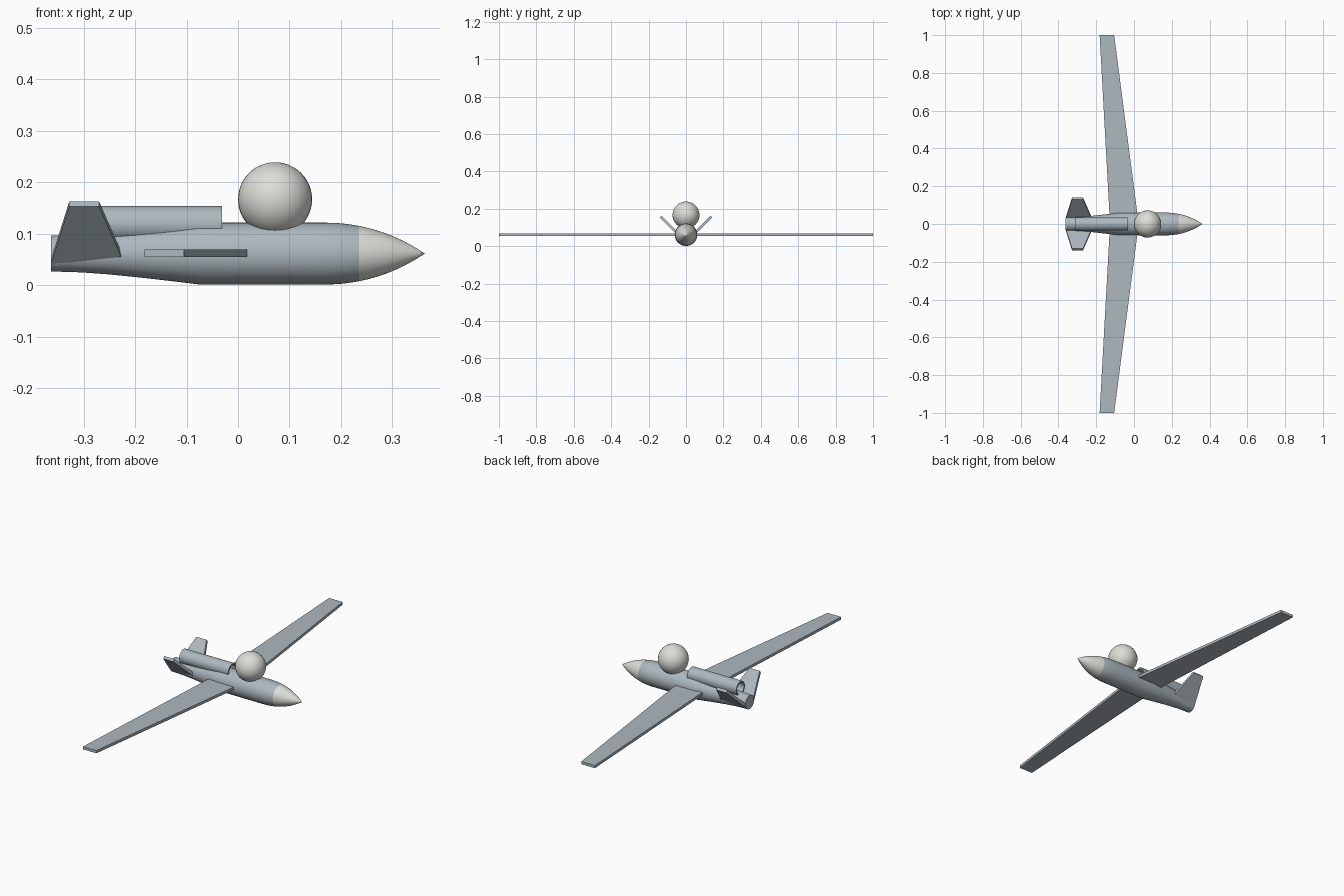
import bpy, bmesh, math

if "Cube" in bpy.data.objects:
    bpy.data.objects.remove(bpy.data.objects["Cube"])

AXIS_Z = 0.0615   # height of the fuselage centre line
SIDES = 48


def material(name, rgb):
    m = bpy.data.materials.new(name)
    m.diffuse_color = (*rgb, 1)
    m.use_nodes = True
    m.node_tree.nodes["Principled BSDF"].inputs["Base Color"].default_value = m.diffuse_color
    return m


HULL = material("slate_grey", (0.42, 0.48, 0.52))
PALE = material("pale_grey", (0.72, 0.73, 0.68))


def finish(name, bm, mat, smooth=True):
    bmesh.ops.remove_doubles(bm, verts=bm.verts, dist=1e-5)
    bmesh.ops.recalc_face_normals(bm, faces=bm.faces)
    me = bpy.data.meshes.new(name)
    bm.to_mesh(me)
    bm.free()
    ob = bpy.data.objects.new(name, me)
    bpy.context.collection.objects.link(ob)
    me.materials.append(mat)
    if smooth:
        bpy.ops.object.select_all(action='DESELECT')
        ob.select_set(True)
        bpy.context.view_layer.objects.active = ob
        bpy.ops.object.shade_smooth_by_angle(angle=math.radians(35))
    return ob


def lathe(name, profile, z, mat):
    """Revolve (x, radius) points about a lengthwise axis at height z."""
    bm = bmesh.new()
    vs = [bm.verts.new((x, 0, z + r)) for x, r in profile]
    es = [bm.edges.new(p) for p in zip(vs, vs[1:])]
    bmesh.ops.spin(bm, geom=vs + es, cent=(0, 0, z), axis=(1, 0, 0),
                   angle=math.tau, steps=SIDES)
    return finish(name, bm, mat)


def slab(name, root, tip, normal, thick, mat):
    """Flat tapered panel: root and tip are (x_back, x_front, y, z)."""
    bm = bmesh.new()
    loops = []
    for s in (-0.5, 0.5):
        oy, oz = normal[0] * thick * s, normal[1] * thick * s
        loops.append([bm.verts.new((x, y + oy, z + oz)) for x, y, z in (
            (root[0], root[2], root[3]), (root[1], root[2], root[3]),
            (tip[1], tip[2], tip[3]), (tip[0], tip[2], tip[3]))])
    a, b = loops
    bm.faces.new(a)
    bm.faces.new(b)
    for i in range(4):
        j = (i + 1) % 4
        bm.faces.new((a[i], a[j], b[j], b[i]))
    return finish(name, bm, mat, smooth=False)


# Fuselage with curved boat-tail, and the matching ogive nose
START, TIP, R, JOIN = 0.17, 0.363, 0.06, 0.235
RHO = (R * R + (TIP - START) ** 2) / (2 * R)


def ogive(x):
    return max(0, math.sqrt(RHO ** 2 - (x - START) ** 2) - (RHO - R))


def span(a, b, n):
    return [a + (b - a) * i / n for i in range(n + 1)]


tail = [(-0.363, 0), (-0.363, 0.035), (-0.33, 0.0355), (-0.30, 0.0368),
        (-0.25, 0.0405), (-0.20, 0.0455), (-0.14, 0.0522), (-0.075, R)]
lathe("fuselage", tail + [(x, ogive(x)) for x in span(START, JOIN, 5)], AXIS_Z, HULL)
lathe("nose_cone", [(x, ogive(x)) for x in span(JOIN, TIP, 12)], AXIS_Z, PALE)

# Hollow engine tube on the back
lathe("engine_tube", [(-0.31, 0.028), (-0.31, 0.0355), (-0.031, 0.0355),
                      (-0.031, 0.028), (-0.31, 0.028)], 0.1185, HULL)

# Sensor ball on top
bm = bmesh.new()
bmesh.ops.create_uvsphere(bm, u_segments=32, v_segments=24, radius=0.072)
bmesh.ops.translate(bm, verts=bm.verts, vec=(0.072, 0, 0.167))
finish("sensor_ball", bm, PALE)

# Wings and V-tail fins on both sides
d = math.sqrt(0.5)
for side, s in (("left", 1), ("right", -1)):
    slab(side + "_wing", (-0.127, 0.025, 0, 0.062), (-0.182, -0.105, s, 0.062),
         (0, 1), 0.014, HULL)
    slab(side + "_tail_fin", (-0.363, -0.221, s * 0.024, 0.047),
         (-0.328, -0.27, s * 0.135, 0.158), (s * d, -d), 0.014, HULL)
